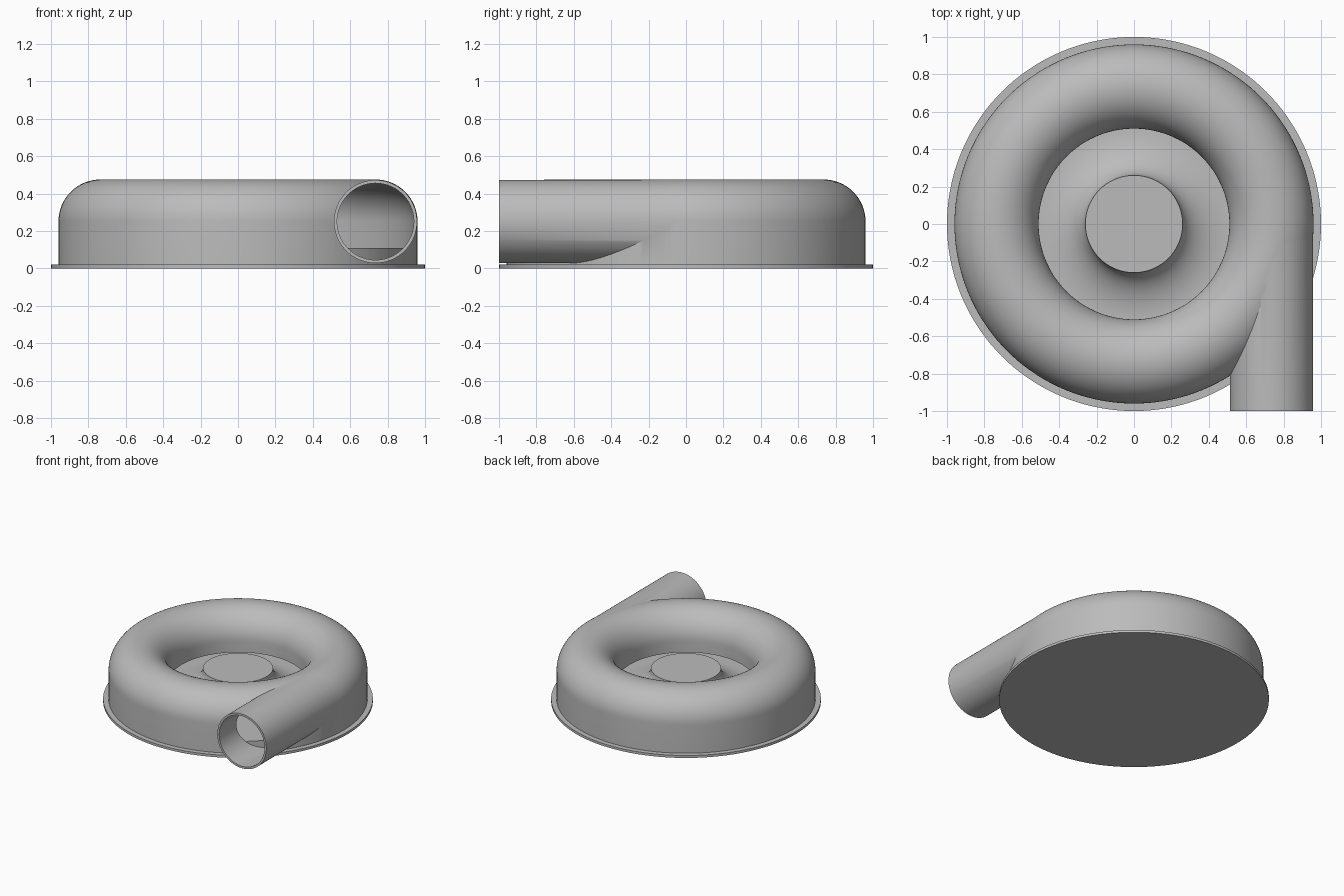
import bpy, bmesh, math
from mathutils import Matrix

cube = bpy.data.objects.get("Cube")
if cube:
    bpy.data.objects.remove(cube, do_unlink=True)

metal = bpy.data.materials.new("grey metal")
metal.use_nodes = True
GREY = (0.5, 0.5, 0.5, 1)
metal.diffuse_color = GREY
metal.node_tree.nodes["Principled BSDF"].inputs["Base Color"].default_value = GREY

SEGMENTS = 144
TUBE_R, TUBE_Z, TUBE_MID = 0.225, 0.25, 0.735   # scroll cross-section
PIPE_R, BORE_R = 0.222, 0.205


def finish(name, bm):
    bmesh.ops.recalc_face_normals(bm, faces=bm.faces)
    mesh = bpy.data.meshes.new(name)
    bm.to_mesh(mesh)
    bm.free()
    mesh.materials.append(metal)
    obj = bpy.data.objects.new(name, mesh)
    bpy.context.collection.objects.link(obj)
    return obj


def lathe(name, profile):
    """Spin a closed (radius, height) profile around z."""
    bm = bmesh.new()
    verts = [bm.verts.new((r, 0, z)) for r, z in profile]
    edges = [bm.edges.new((v, verts[(i + 1) % len(verts)])) for i, v in enumerate(verts)]
    bmesh.ops.spin(bm, geom=verts + edges, cent=(0, 0, 0), axis=(0, 0, 1),
                   angle=math.tau, steps=SEGMENTS, use_merge=True)
    bmesh.ops.remove_doubles(bm, verts=bm.verts, dist=0.0001)
    flat = [e for e in bm.edges if not e.link_faces]
    bmesh.ops.delete(bm, geom=flat, context='EDGES')
    return finish(name, bm)


def pipe(name, radius, y0, y1):
    """Solid cylinder along y, in line with the scroll tube."""
    bm = bmesh.new()
    place = Matrix.Translation((TUBE_MID, (y0 + y1) / 2, TUBE_Z)) @ Matrix.Rotation(math.pi / 2, 4, 'X')
    bmesh.ops.create_cone(bm, cap_ends=True, segments=96, radius1=radius, radius2=radius,
                          depth=y1 - y0, matrix=place)
    return finish(name, bm)


def arch(radius, steps=32):
    """Half circle from the outer wall over the top to the inner wall."""
    return [(TUBE_MID + radius * math.cos(math.pi * i / steps),
             TUBE_Z + radius * math.sin(math.pi * i / steps)) for i in range(steps + 1)]


def smooth(obj):
    bpy.ops.object.select_all(action='DESELECT')
    obj.select_set(True)
    bpy.context.view_layer.objects.active = obj
    bpy.ops.object.shade_smooth_by_angle(angle=math.radians(30))


def combine(obj, other, operation):
    mod = obj.modifiers.new(operation.title(), 'BOOLEAN')
    mod.operation, mod.object, mod.solver = operation, other, 'EXACT'
    bpy.ops.object.select_all(action='DESELECT')
    obj.select_set(True)
    bpy.context.view_layer.objects.active = obj
    bpy.ops.object.modifier_apply(modifier=mod.name)
    bpy.data.objects.remove(other, do_unlink=True)


# Base plate
base = lathe("base_plate", [(0, 0), (1, 0), (1, 0.02), (0, 0.02)])

# Hub with flared side running into the scroll floor
flare = [(0.515 - 0.255 * math.cos(a), 0.27 - 0.16 * math.sin(a))
         for a in (math.pi / 2 * i / 16 for i in range(17))]
hub = lathe("hub_and_floor", [(0, 0.015), (0.946, 0.015), (0.946, 0.11)] + flare[::-1] + [(0, 0.27)])

# Scroll casing with tangential outlet, hollowed out
casing = lathe("scroll_casing", [(0.96, 0.012)] + arch(TUBE_R) + [(0.51, 0.16), (0.53, 0.16), (0.53, 0.012)])
combine(casing, pipe("outlet_pipe", PIPE_R, -1, 0.0), 'UNION')
cavity = lathe("scroll_cavity", [(0.942, -0.05)] + arch(0.207) + [(0.528, 0.1), (0.4, 0.1), (0.4, -0.05)])
combine(casing, cavity, 'DIFFERENCE')
combine(casing, pipe("outlet_bore", BORE_R, -1.1, 0.02), 'DIFFERENCE')

for part in (base, hub, casing):
    smooth(part)
